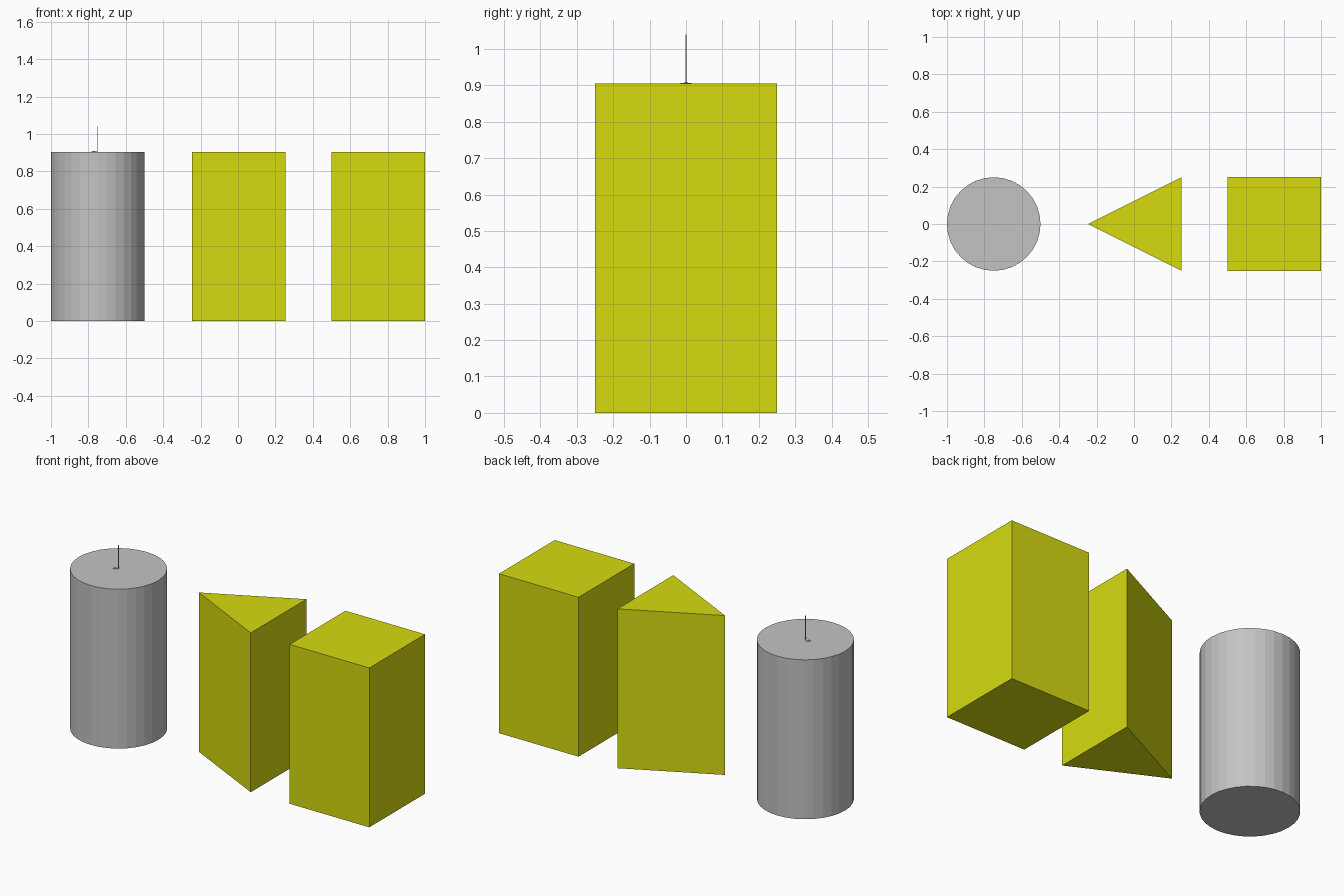
import bpy
import bmesh
from math import cos, sin, tau

cube = bpy.data.objects.get("Cube")
if cube:
    bpy.data.objects.remove(cube, do_unlink=True)

HEIGHT = 0.905


def make_material(name, color):
    mat = bpy.data.materials.new(name)
    mat.use_nodes = True
    mat.diffuse_color = color
    mat.node_tree.nodes["Principled BSDF"].inputs["Base Color"].default_value = color
    return mat


def circle(x, radius, sides):
    return [(x + radius * cos(tau * i / sides), radius * sin(tau * i / sides))
            for i in range(sides)]


def prism(name, outline, bottom, top, mat):
    """Extrude a counter-clockwise outline into a closed, flat-shaded solid."""
    bm = bmesh.new()
    base = bm.faces.new([bm.verts.new((x, y, bottom)) for x, y in outline])
    result = bmesh.ops.extrude_face_region(bm, geom=[base], use_keep_orig=True)
    for v in result["geom"]:
        if isinstance(v, bmesh.types.BMVert):
            v.co.z = top
    bmesh.ops.recalc_face_normals(bm, faces=bm.faces)
    mesh = bpy.data.meshes.new(name)
    bm.to_mesh(mesh)
    bm.free()
    mesh.materials.append(mat)
    obj = bpy.data.objects.new(name, mesh)
    bpy.context.collection.objects.link(obj)
    return obj


grey = make_material("wax grey", (0.55, 0.55, 0.55, 1))
yellow = make_material("wax yellow", (0.68, 0.71, 0.005, 1))

# Round candle with its wick and a small wick tab on top
prism("round_candle", circle(-0.75, 0.25, 32), 0, HEIGHT, grey)
prism("wick", circle(-0.75, 0.002, 8), HEIGHT - 0.01, 1.04, grey)
prism("wick_tab", circle(-0.77, 0.015, 12), HEIGHT - 0.01, HEIGHT + 0.002, grey)
prism("wick_tab_centre", circle(-0.77, 0.006, 8), HEIGHT - 0.01, HEIGHT + 0.003, grey)

# Triangular and square blocks
prism("triangular_block", [(-0.245, 0), (0.255, -0.25), (0.255, 0.25)], 0, HEIGHT, yellow)
prism("square_block", [(0.5, -0.25), (1, -0.25), (1, 0.25), (0.5, 0.25)], 0, HEIGHT, yellow)
